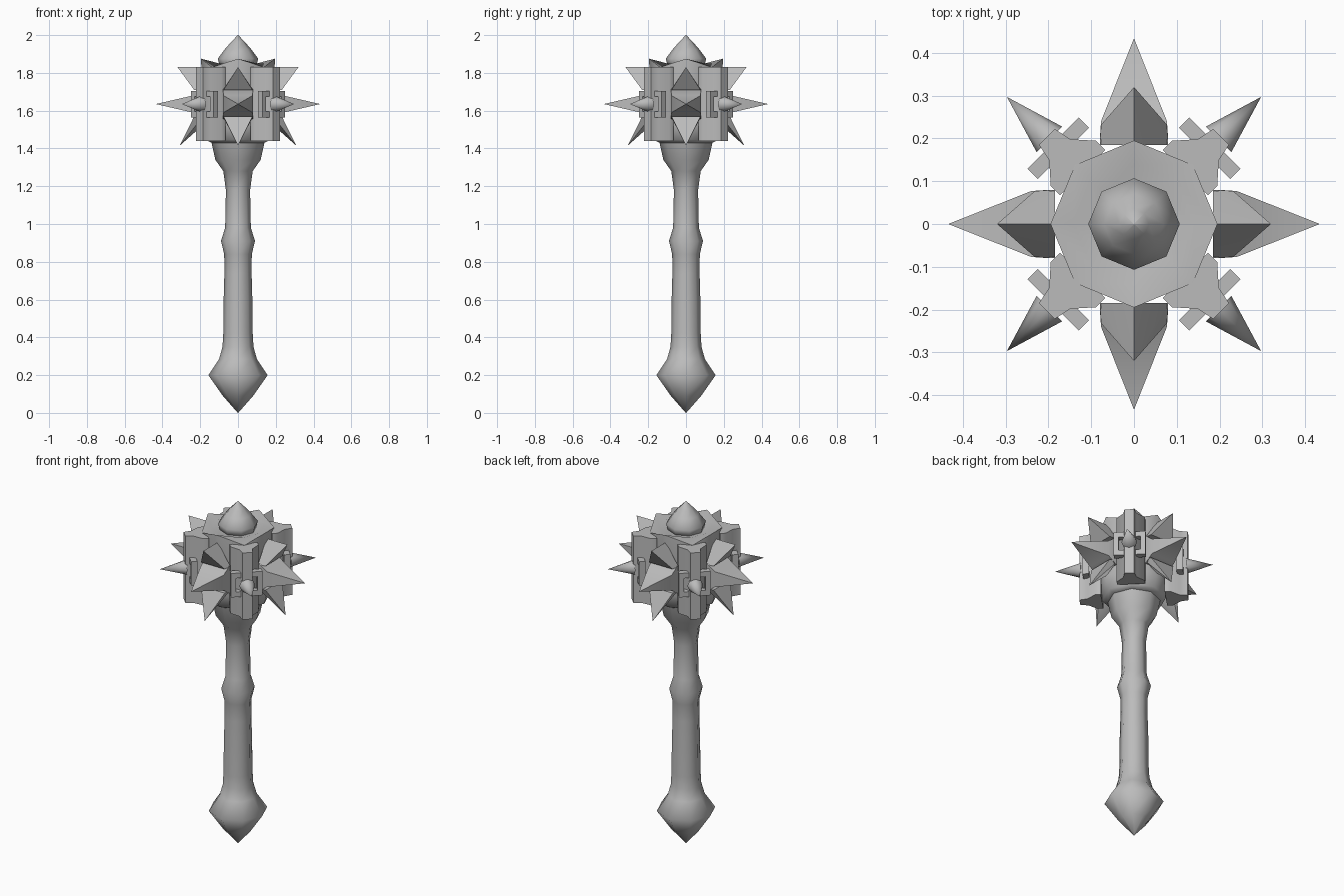
import bpy, bmesh, math
from mathutils import Matrix, Vector

if "Cube" in bpy.data.objects:
    bpy.data.objects.remove(bpy.data.objects["Cube"], do_unlink=True)

steel = bpy.data.materials.new("grey steel")
steel.use_nodes = True
GREY = (0.5, 0.5, 0.5, 1)
steel.diffuse_color = GREY
steel.node_tree.nodes["Principled BSDF"].inputs["Base Color"].default_value = GREY

MID = 1.635   # height of the main spikes
HIGH = 1.83   # top of the head


def finish(name, bm, angle=0, smooth=30):
    """Turn the mesh about z, then make it a shaded object."""
    bmesh.ops.remove_doubles(bm, verts=bm.verts, dist=0.0005)
    bmesh.ops.recalc_face_normals(bm, faces=bm.faces)
    bm.transform(Matrix.Rotation(angle, 4, "Z"))
    mesh = bpy.data.meshes.new(name)
    bm.to_mesh(mesh)
    bm.free()
    mesh.materials.append(steel)
    ob = bpy.data.objects.new(name, mesh)
    bpy.context.collection.objects.link(ob)
    bpy.ops.object.select_all(action="DESELECT")
    ob.select_set(True)
    bpy.context.view_layer.objects.active = ob
    bpy.ops.object.shade_smooth_by_angle(angle=math.radians(smooth))
    return ob


def loft(bm, rings):
    """Join rings of equal length and close both ends."""
    loops = [[bm.verts.new(p) for p in ring] for ring in rings]
    n = len(loops[0])
    for a, b in zip(loops, loops[1:]):
        for i in range(n):
            j = (i + 1) % n
            bm.faces.new((a[i], a[j], b[j], b[i]))
    bm.faces.new(loops[0])
    bm.faces.new(loops[-1])


def lathe(name, profile, sides=8, smooth=30, points=0):
    """Revolve (radius, z) pairs; the widest top ring may zigzag."""
    bm = bmesh.new()
    rings = []
    for r, z in profile:
        lift = points if r > 0.18 and z >= HIGH else 0
        rings.append([(r * math.cos(math.tau * i / sides), r * math.sin(math.tau * i / sides),
                       z + (lift if i % 2 == 0 else 0)) for i in range(sides)])
    loft(bm, rings)
    return finish(name, bm, smooth=smooth)


def hull(bm, points):
    verts = [bm.verts.new(p) for p in points]
    result = bmesh.ops.convex_hull(bm, input=verts)
    spare = {v for v in result["geom_interior"] if isinstance(v, bmesh.types.BMVert)}
    bmesh.ops.delete(bm, geom=list(spare), context="VERTS")


def rect(r, w, h):
    """Rectangle facing outward at radius r."""
    return [(r, -w, MID - h), (r, w, MID - h), (r, w, MID + h), (r, -w, MID + h)]


def box(bm, center, size):
    m = Matrix.Translation(Vector(center)) @ Matrix.Diagonal((*size, 1))
    bmesh.ops.create_cube(bm, size=1, matrix=m)


# Handle in one sweep: pommel, grip, ridge and flared neck
lathe("handle", [(0.001, 0), (0.08, 0.09), (0.157, 0.2), (0.1, 0.285), (0.082, 0.35),
                 (0.078, 0.42), (0.076, 0.6), (0.072, 0.74), (0.073, 0.84), (0.09, 0.91),
                 (0.068, 0.98), (0.064, 1.18), (0.078, 1.28), (0.12, 1.34), (0.14, 1.43),
                 (0.15, 1.46)], smooth=85)

# Octagonal head with a pointed collar and a finial on top
lathe("head_core", [(0.14, 1.43), (0.17, 1.445), (0.19, 1.52), (0.195, HIGH), (0.14, 1.85),
                    (0.1, 1.84)], smooth=50, points=0.045)
lathe("finial", [(0.095, 1.83), (0.107, 1.875), (0.07, 1.925), (0.035, 1.965), (0.001, 2.0)],
      smooth=85)

for q in range(4):
    turn = q * math.pi / 2

    # Wide flange: a long middle spike with one spike above and one below
    bm = bmesh.new()
    loft(bm, [rect(0.185, 0.08, 0.08), rect(0.195, 0.08, 0.08), rect(0.24, 0.077, 0.045),
              rect(0.433, 0.0004, 0.0004)])
    finish(f"main_spike_{q}", bm, turn, 65)
    for name, base, back, tip in (
            ("upper_spike", MID + 0.075, (0.185, 0, HIGH), (0.32, 0, HIGH)),
            ("lower_spike", MID - 0.065, (0.19, 0, 1.52), (0.308, 0, 1.415))):
        bm = bmesh.new()
        hull(bm, [(r, s * w, base) for s in (-1, 1) for r, w in ((0.185, 0.08), (0.232, 0.077))]
             + [back, tip])
        finish(f"{name}_{q}", bm, turn, 50)

    # Narrow diagonal flange, pinched where the clasps hold it
    turn += math.pi / 4
    bm = bmesh.new()
    loft(bm, [rect(0.17, 0.075, 0.195), rect(0.2, 0.075, 0.195), rect(0.245, 0.035, 0.195),
              rect(0.288, 0.026, 0.195)])
    finish(f"diagonal_flange_{q}", bm, turn, 50)

    # Thin cone spike on the diagonal flange
    bm = bmesh.new()
    m = Matrix.Translation((0.35, 0, MID)) @ Matrix.Rotation(math.pi / 2, 4, "Y")
    bmesh.ops.create_cone(bm, cap_ends=True, segments=8, radius1=0.042, radius2=0,
                          depth=0.14, matrix=m)
    finish(f"diagonal_spike_{q}", bm, turn, 60)

    # Pair of C-shaped clasps gripping the flange
    for s in (-1, 1):
        bm = bmesh.new()
        box(bm, (0.25, s * 0.072, MID), (0.034, 0.026, 0.14))
        for side in (-1, 1):
            box(bm, (0.25, s * 0.052, MID + side * 0.055), (0.034, 0.066, 0.03))
        finish(f"clasp_{q}_{'left' if s > 0 else 'right'}", bm, turn)
